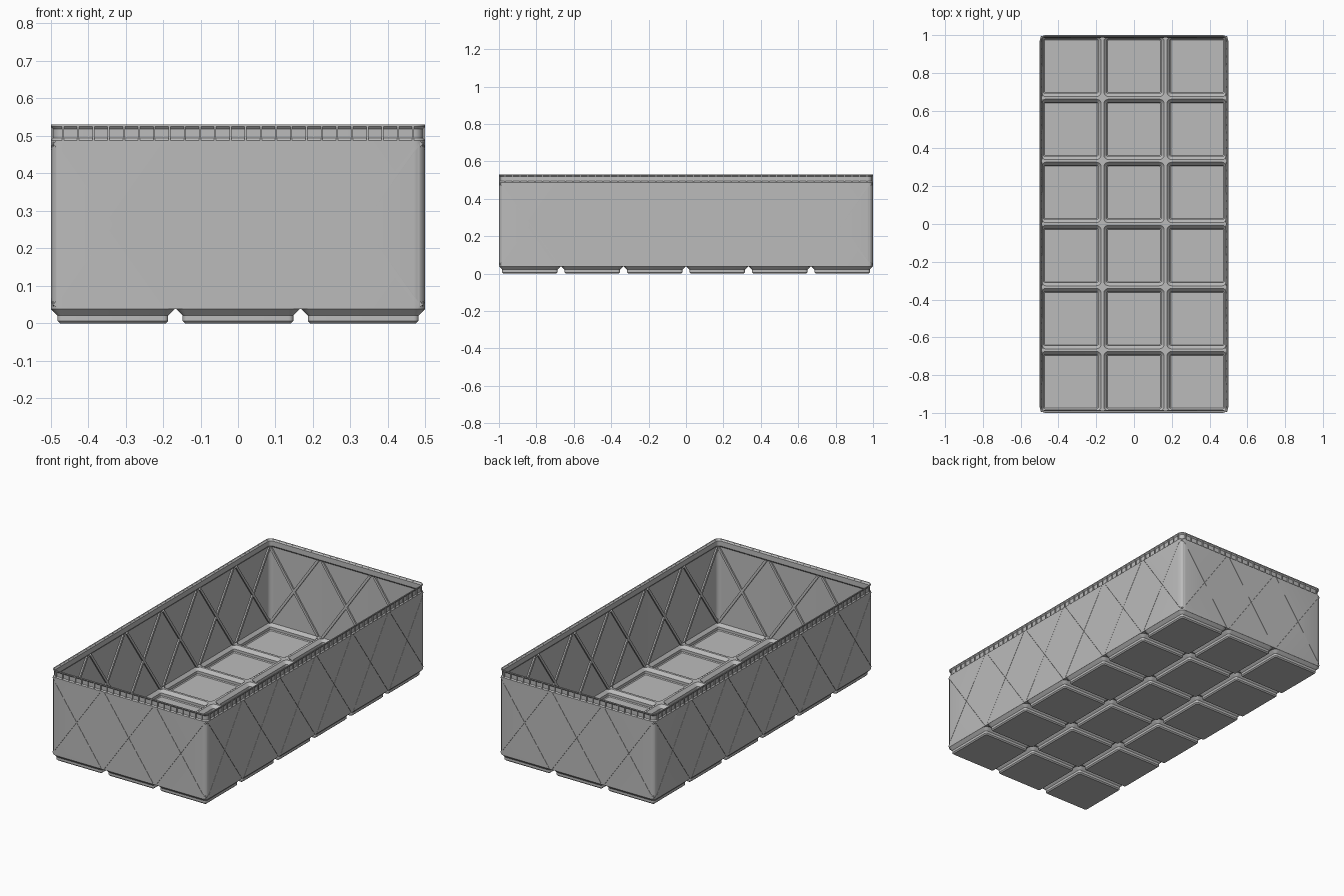
import bpy, bmesh, math
from mathutils import Matrix, Vector

if "Cube" in bpy.data.objects:
    bpy.data.objects.remove(bpy.data.objects["Cube"])

P = 0.334                      # cell pitch
NX, NY = 3, 6
HX, HY, R = 0.499, 1.0, 0.03   # outer half sizes and corner radius
ZB, ZT, T = 0.0378, 0.53, 0.006

grey = bpy.data.materials.new("grey plastic")
grey.diffuse_color = (0.5, 0.5, 0.5, 1)
grey.use_nodes = True
grey.node_tree.nodes["Principled BSDF"].inputs["Base Color"].default_value = grey.diffuse_color


def finish(bm, name, smooth=True):
    bmesh.ops.recalc_face_normals(bm, faces=bm.faces)
    me = bpy.data.meshes.new(name)
    bm.to_mesh(me)
    bm.free()
    me.materials.append(grey)
    ob = bpy.data.objects.new(name, me)
    bpy.context.collection.objects.link(ob)
    bpy.ops.object.select_all(action='DESELECT')
    ob.select_set(True)
    bpy.context.view_layer.objects.active = ob
    if smooth:
        bpy.ops.object.shade_smooth_by_angle(angle=math.radians(30))
    return ob


def rounded_loop(bm, cx, cy, hx, hy, r, z, seg=6):
    verts = []
    for q, (sx, sy) in enumerate([(1, 1), (-1, 1), (-1, -1), (1, -1)]):
        for i in range(seg + 1):
            a = math.pi / 2 * (q + i / seg)
            verts.append(bm.verts.new((cx + sx * (hx - r) + r * math.cos(a),
                                       cy + sy * (hy - r) + r * math.sin(a), z)))
    return verts


def bridge(bm, a, b):
    n = len(a)
    for i in range(n):
        j = (i + 1) % n
        bm.faces.new((a[i], a[j], b[j], b[i]))


def box(bm, matrix, size):
    bmesh.ops.create_cube(bm, size=1, matrix=matrix @ Matrix.Diagonal((*size, 1)))


def sides():
    """Each wall: frame with x along the wall, y pointing outward, half length, cells."""
    for k in range(4):
        d, half, n = ((HX, HY, NY) if k % 2 == 0 else (HY, HX, NX))
        a = k * math.pi / 2
        yield (Matrix.Rotation(a - math.pi / 2, 4, 'Z') @ Matrix.Translation((0, d, 0)), half, n)


# Wall ring with the folded stacking lip
bm = bmesh.new()
section = [(0, ZB), (0, 0.488), (0.006, 0.494), (0.006, 0.518), (0, 0.525), (0, ZT),
           (0.005, ZT), (0.012, 0.521), (0.012, 0.492), (T, 0.484), (T, ZB)]
rings = [rounded_loop(bm, 0, 0, HX - i, HY - i, R - i, z) for i, z in section]
for a, b in zip(rings, rings[1:] + rings[:1]):
    bridge(bm, a, b)
wall = finish(bm, "wall", smooth=False)

# Diagonal members: inner ribs and matching outer hairline grooves
Z0, Z1 = 0.045, 0.484


def diagonals(bm, direction, width, y_mid, depth, margin):
    for frame, half, n in sides():
        for c in range(n):
            w, h = P - 2 * margin, Z1 - Z0
            m = (frame @ Matrix.Translation(((c - (n - 1) / 2) * P, y_mid, (Z0 + Z1) / 2))
                 @ Matrix.Rotation(-direction * math.atan2(h, w), 4, 'Y'))
            box(bm, m, (math.hypot(w, h), depth, width))


for d in (1, -1):
    bm = bmesh.new()
    diagonals(bm, d, 0.0014, 0, 0.008, 0.012)
    cutter = finish(bm, "groove_cutter", smooth=False)
    cutter.hide_render = True
    mod = wall.modifiers.new("grooves", 'BOOLEAN')
    mod.operation, mod.solver, mod.object = 'DIFFERENCE', 'EXACT', cutter
    bpy.context.view_layer.objects.active = wall
    bpy.ops.object.modifier_apply(modifier=mod.name)
    bpy.data.objects.remove(cutter, do_unlink=True)
bpy.ops.object.select_all(action='DESELECT')
wall.select_set(True)
bpy.context.view_layer.objects.active = wall
bpy.ops.object.shade_smooth_by_angle(angle=math.radians(30))

bm = bmesh.new()
for d in (1, -1):
    diagonals(bm, d, 0.014, -0.0095, 0.009, 0.014)
finish(bm, "inner_ribs", smooth=False)

# Small upright ribs across the recessed band of the lip
bm = bmesh.new()
for frame, half, n in sides():
    span = half - 0.032
    count = round(2 * span / 0.0406)
    for i in range(count + 1):
        x = -span + 2 * span * i / count
        box(bm, frame @ Matrix.Translation((x, -0.0043, 0.507)), (0.005, 0.008, 0.04))
finish(bm, "lip_ribs", smooth=False)

# Hollow feet, one per cell
foot = [(0.1413, 0), (0.1476, 0.0064), (0.1476, 0.0207), (0.1647, ZB), (0.1647, 0.043),
        (0.160, 0.043), (0.1435, 0.0255), (0.1435, 0.0105), (0.139, T)]
bm = bmesh.new()
for ix in range(NX):
    for iy in range(NY):
        cx, cy = (ix - (NX - 1) / 2) * P, (iy - (NY - 1) / 2) * P
        loops = [rounded_loop(bm, cx, cy, h, h, h - 0.1349, z, 5) for h, z in foot]
        for a, b in zip(loops, loops[1:]):
            bridge(bm, a, b)
        bm.faces.new(loops[0])
        bm.faces.new(loops[-1])
finish(bm, "feet")

# Ridges joining neighbouring cells, with a diamond pad at each crossing
bm = bmesh.new()
zm, zh = (ZB + 0.0428) / 2, 0.0428 - ZB
for i in range(1, NX):
    box(bm, Matrix.Translation(((i - NX / 2) * P, 0, zm)), (0.009, 2 * HY - 0.004, zh))
for j in range(1, NY):
    box(bm, Matrix.Translation((0, (j - NY / 2) * P, zm)), (2 * HX - 0.004, 0.009, zh))
for i in range(NX + 1):
    for j in range(NY + 1):
        if 0 < i < NX and 0 < j < NY:
            m = (Matrix.Translation(((i - NX / 2) * P, (j - NY / 2) * P, zm))
                 @ Matrix.Rotation(math.pi / 4, 4, 'Z'))
            box(bm, m, (0.042, 0.042, zh - 0.0004))
        elif (i in (0, NX)) != (j in (0, NY)):
            # Triangular pad where a ridge meets the wall
            x = max(-HX + 0.002, min(HX - 0.002, (i - NX / 2) * P))
            y = max(-HY + 0.002, min(HY - 0.002, (j - NY / 2) * P))
            inward = Vector((-1 if i == NX else i == 0, -1 if j == NY else j == 0, 0))
            side = Vector((-inward.y, inward.x, 0))
            base = Vector((x, y, ZB + 0.0002))
            tri = [bm.verts.new(base + v) for v in (side * 0.03, inward * 0.03, side * -0.03)]
            f = bm.faces.new(tri)
            ext = bmesh.ops.extrude_face_region(bm, geom=[f], use_keep_orig=True)
            bmesh.ops.translate(bm, vec=(0, 0, zh - 0.0004),
                                verts=[g for g in ext['geom'] if isinstance(g, bmesh.types.BMVert)])
finish(bm, "floor_ridges", smooth=False)
